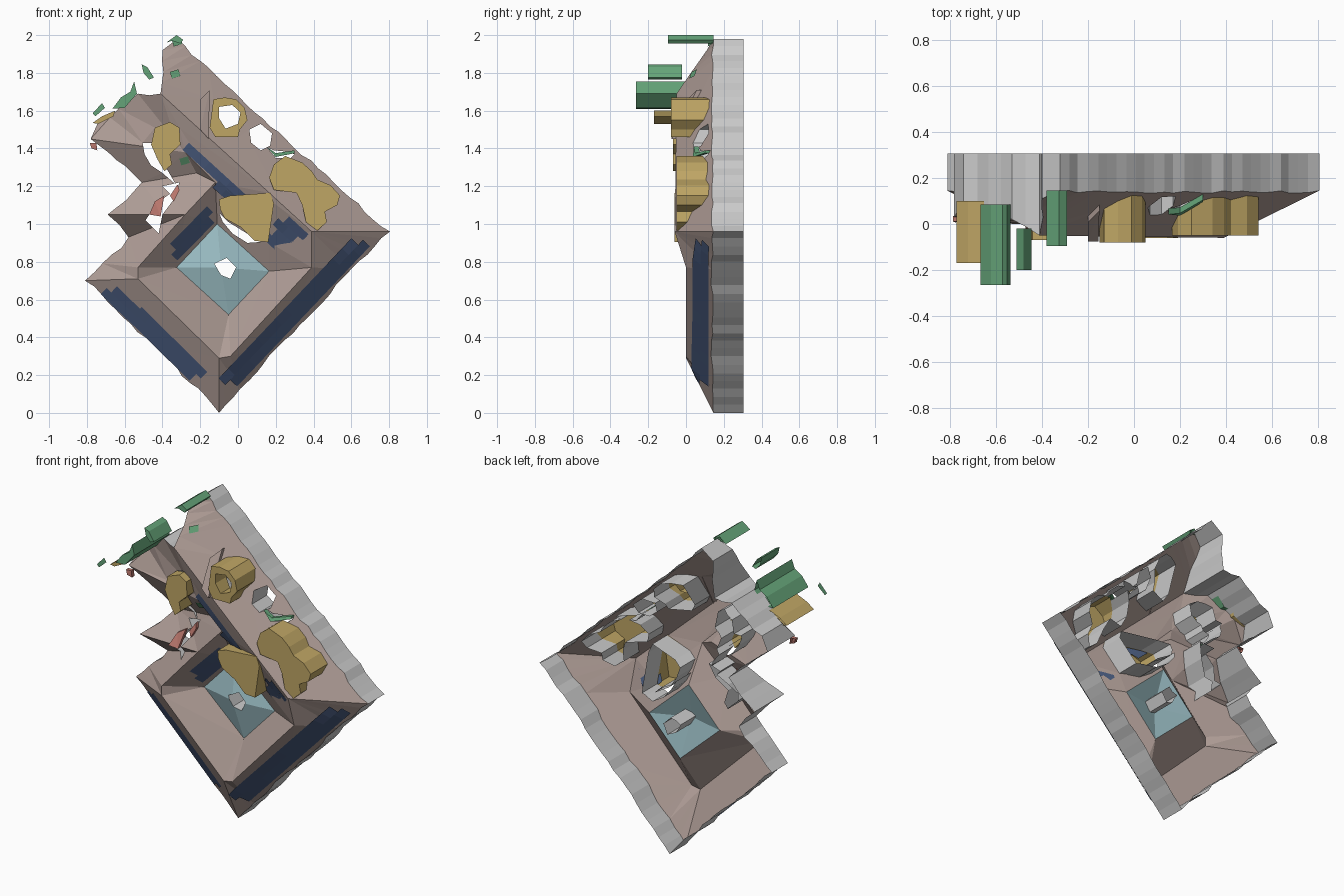
import bpy, random
from mathutils import Vector
from mathutils.geometry import delaunay_2d_cdt, intersect_point_line

if "Cube" in bpy.data.objects:
    bpy.data.objects.remove(bpy.data.objects["Cube"])

random.seed(4)
WALL, BASE = 0.15, 0.305


def material(name, rgb):
    m = bpy.data.materials.new(name)
    m.diffuse_color = (*rgb, 1)
    m.use_nodes = True
    m.node_tree.nodes["Principled BSDF"].inputs["Base Color"].default_value = m.diffuse_color
    return m


ROOF = material("roof_tile", (0.42, 0.33, 0.30))
GLASS = material("glass", (0.32, 0.50, 0.54))
NAVY = material("solar", (0.07, 0.11, 0.22))
OCHRE = material("ochre", (0.52, 0.38, 0.13))
GREEN = material("green", (0.13, 0.37, 0.19))
RED = material("red", (0.48, 0.18, 0.15))


def make(name, verts, faces, mat=None):
    me = bpy.data.meshes.new(name)
    me.from_pydata(verts, [], faces)
    if mat:
        me.materials.append(mat)
    ob = bpy.data.objects.new(name, me)
    bpy.context.collection.objects.link(ob)
    return ob


def inside(p, loop):
    hit = False
    for (x1, z1), (x2, z2) in zip(loop, loop[1:] + loop[:1]):
        if (z1 > p[1]) != (z2 > p[1]) and p[0] < (x2 - x1) * (p[1] - z1) / (z2 - z1) + x1:
            hit = not hit
    return hit


def on_loop(p, loop):
    for a, b in zip(loop, loop[1:] + loop[:1]):
        q, t = intersect_point_line(p, Vector(a), Vector(b))
        if -.01 <= t <= 1.01 and (q.xy - p).length < 1e-4:
            return True
    return False


def triangulate(points, edges, loops):
    pts, eds = [Vector(p) for p in points], list(edges)
    for lp in loops:
        n = len(pts)
        pts += [Vector(p) for p in lp]
        eds += [(n + i, n + (i + 1) % len(lp)) for i in range(len(lp))]
    r = delaunay_2d_cdt(pts, eds, [], 0, 1e-5)
    return r[0], r[2]


# Roof key points: x, depth, z
P = dict(
    A=(-.10, .145, 0), B=(.805, .145, .96), C=(-.32, .145, 1.98), D=(-.40, .11, 1.92),
    E=(-.41, -.05, 1.69), E2=(-.53, .02, 1.69), G2=(-.74, .10, 1.54), G=(-.78, .03, 1.45),
    V=(-.51, .12, 1.22), M=(-.69, .01, 1.05), N=(-.58, .13, .93), W=(-.81, .145, .70),
    F=(.39, -.06, .96), F2=(.39, 0, .77), S1=(-.10, 0, .29), S2=(-.04, 0, .30),
    K0=(-.53, 0, .71), K=(-.53, 0, .77), J=(-.28, 0, 1.05), L=(-.12, .01, 1.22),
    Q=(-.28, .0, 1.38), R=(-.22, .06, 1.27), T=(-.11, .13, 1.0), GB=(-.05, .13, .52),
    GL=(-.325, .13, .77), GR=(.165, .13, .75), O=(-.09, .07, .77))
RIDGES = ("E-F F-B F-F2 F2-S2 S1-S2 S1-A S1-K0 K0-W K0-K K-J J-L J-M J-N L-R R-V G-Q Q-E2 "
          "L-T T-GR GR-GB GB-GL GL-T GB-S2 GL-K GR-F2 O-T O-GR O-GB O-GL Q-R").split()
keys = list(P)
flat = [(P[k][0], P[k][2]) for k in keys]
lines = [tuple(keys.index(k) for k in r.split("-")) for r in RIDGES]
outline = flat[:12]
base_v, base_f = triangulate(flat, lines, [outline])
base_y = [min((abs(p[0] - v.x) + abs(p[2] - v.y), p[1]) for p in P.values())[1] for v in base_v]


def roof_y(x, z):
    best, res = -1e9, 0
    for f in base_f:
        a, b, c = (base_v[i] for i in f)
        det = (b.y - c.y) * (a.x - c.x) + (c.x - b.x) * (a.y - c.y)
        if abs(det) < 1e-6:
            continue
        u = ((b.y - c.y) * (x - c.x) + (c.x - b.x) * (z - c.y)) / det
        v = ((c.y - a.y) * (x - c.x) + (a.x - c.x) * (z - c.y)) / det
        w = [u, v, 1 - u - v]
        if min(w) > best:
            best = min(w)
            w = [max(0, k) for k in w]
            res = sum(k * base_y[i] for k, i in zip(w, f)) / sum(w)
    return res


# Tree clumps (outline loops) and the gaps in the roof
tree_ring = [(-.13, 1.66), (-.07, 1.67), (-.01, 1.66), (.035, 1.615), (.05, 1.55), (.01, 1.50),
             (0, 1.46), (-.12, 1.46), (-.15, 1.51)]
ring_gap = [(-.10, 1.62), (-.03, 1.63), (.013, 1.59), (0, 1.53), (-.066, 1.505), (-.10, 1.56)]
tree_right = [(.19, 1.315), (.25, 1.36), (.34, 1.325), (.39, 1.28), (.42, 1.235), (.49, 1.205),
              (.54, 1.15), (.525, 1.10), (.46, 1.065), (.47, 1.01), (.42, .965), (.36, 1.01),
              (.34, 1.10), (.31, 1.165), (.19, 1.18), (.165, 1.245)]
tree_mid = [(-.10, 1.13), (-.04, 1.15), (.17, 1.165), (.19, 1.11), (.16, .905), (.09, .91),
            (.02, .98), (-.07, 1.03), (-.095, 1.08)]
tree_left = [(-.46, 1.42), (-.44, 1.51), (-.36, 1.54), (-.31, 1.51), (-.305, 1.42), (-.36, 1.37),
             (-.35, 1.315), (-.39, 1.28), (-.425, 1.34)]
holes = [tree_ring, tree_right, tree_mid, tree_left,
         [(.06, 1.50), (.12, 1.53), (.18, 1.48), (.17, 1.415), (.12, 1.39), (.07, 1.43)],
         [(.15, 1.41), (.19, 1.39), (.24, 1.385), (.30, 1.37), (.28, 1.35), (.20, 1.35)],
         [(-.10, 1.06), (-.05, 1.01), (.12, .905), (.05, .90), (-.03, .95), (-.08, 1.01)],
         [(-.505, 1.43), (-.45, 1.43), (-.43, 1.35), (-.37, 1.28), (-.33, 1.21), (-.40, 1.27),
          (-.46, 1.31), (-.495, 1.37)],
         [(-.40, 1.20), (-.31, 1.22), (-.34, 1.13), (-.40, 1.05), (-.42, .95), (-.49, 1.02),
          (-.43, 1.11), (-.36, 1.16)],
         [(-.125, .79), (-.06, .82), (-.01, .77), (-.04, .71), (-.09, .73)]]

# Ragged eaves: long sides get small inward notches
ragged = []
for p, q in zip(outline, outline[1:] + outline[:1]):
    p, q = Vector(p), Vector(q)
    n = max(1, int((q - p).length / 0.055))
    inward = Vector((-(q - p).y, (q - p).x)).normalized()
    for s in range(n):
        ragged.append(tuple(p.lerp(q, s / n) + inward * (random.uniform(0, .016) if s else 0)))

# Roof sheet, glass pyramid, outer walls and the short shafts behind the gaps
vs, fs = triangulate(flat, lines, [ragged] + holes)
verts = [(v.x, roof_y(v.x, v.y), v.y) for v in vs]
glass_loop = [(P[k][0], P[k][2]) for k in ("T", "GL", "GB", "GR")]
roof, glass, count = [], [], {}
for f in fs:
    c = sum((vs[i] for i in f), Vector((0, 0))) / 3
    if not inside(c, ragged) or any(inside(c, h) for h in holes):
        continue
    (glass if inside(c, glass_loop) else roof).append(f)
    for a, b in zip(f, f[1:] + f[:1]):
        count.setdefault(frozenset((a, b)), []).append((a, b))
make("roof", verts, roof, ROOF)
make("glass_roof", verts, glass, GLASS)
wv, wf = [], []
for e in count.values():
    if len(e) == 1:
        i, j = e[0]
        outer = on_loop((vs[i] + vs[j]) / 2, ragged)
        a, b = Vector(verts[i]), Vector(verts[j])
        n = len(wv)
        wv += [b, a] + [Vector((p.x, BASE if outer else p.y + WALL, p.z)) for p in (a, b)]
        wf.append((n, n + 1, n + 2, n + 3))
make("walls", wv, wf)


def prism(name, loops, front, back, mat):
    """Cap at depth front, sides back to a depth (None: follow the roof)."""
    def y_front(x, z):
        return roof_y(x, z) - .025 if front is None else front
    pv, pf = triangulate([], [], loops)
    V = [(v.x, y_front(v.x, v.y), v.y) for v in pv]
    F = [f for f in pf if sum(inside(sum((pv[i] for i in f), Vector((0, 0))) / 3, lp) for lp in loops) % 2]
    for lp in loops:
        for p, q in zip(lp, lp[1:] + lp[:1]):
            y1, y2 = (roof_y(*s) if back is None else back for s in (p, q))
            n = len(V)
            V += [(p[0], y_front(*p), p[1]), (q[0], y_front(*q), q[1]), (q[0], y2, q[1]), (p[0], y1, p[1])]
            F.append((n, n + 1, n + 2, n + 3))
    return make(name, V, F, mat)


# Tree clumps
prism("tree_ring", [tree_ring, ring_gap], -.08, None, OCHRE)
prism("tree_right", [tree_right], -.05, None, OCHRE)
prism("tree_middle", [tree_mid], -.06, None, OCHRE)
prism("tree_left", [tree_left], -.07, None, OCHRE)
prism("ochre_strip", [[(-.77, 1.535), (-.72, 1.57), (-.65, 1.60), (-.66, 1.57), (-.74, 1.53)]], -.17, .1, OCHRE)

# Floating foliage fragments
prism("foliage_a", [[(-.665, 1.61), (-.62, 1.67), (-.57, 1.70), (-.55, 1.755), (-.535, 1.69), (-.6, 1.615)]],
      -.265, .085, GREEN)
prism("foliage_b", [[(-.51, 1.845), (-.48, 1.83), (-.445, 1.775), (-.47, 1.765), (-.50, 1.80)]], -.2, -.02, GREEN)
prism("foliage_c", [[(-.38, 1.96), (-.325, 2.0), (-.29, 1.975), (-.305, 1.955), (-.35, 1.97)]], -.095, .145, GREEN)
make("foliage_flat", [(-.77, -.3, 1.585), (-.755, -.3, 1.57), (-.705, -.3, 1.615), (-.72, -.3, 1.64)],
     [(0, 1, 2, 3)], GREEN)
prism("foliage_d", [[(.15, 1.41), (.20, 1.375), (.30, 1.39), (.30, 1.375), (.20, 1.355)]], None, None, GREEN)

# Red fragments and the small dormer cheek
for i, lp in enumerate([[(-.47, 1.05), (-.44, 1.12), (-.39, 1.15), (-.41, 1.04)],
                        [(-.36, 1.15), (-.32, 1.21), (-.31, 1.18), (-.34, 1.12)],
                        [(-.785, 1.43), (-.75, 1.43), (-.745, 1.39), (-.775, 1.40)]]):
    prism(f"red_fragment_{i}", [lp], None, None, RED)
prism("dormer", [[(-.20, 1.66), (-.15, 1.71), (-.155, 1.45), (-.20, 1.50)]], None, None, ROOF)


# Solar panels (rows staggered by half a panel) and patches laid just above the roof
def panels(name, start, along, nu, du, across, nv, dv, mat=NAVY):
    V, F = [], []
    s, a, c = Vector(start), Vector(along), Vector(across)
    for j in range(nv):
        for i in range(nu):
            n = len(V)
            for u, v in ((i, j), (i + 1, j), (i + 1, j + 1), (i, j + 1)):
                p = s + a * (u - .5 * (j % 2)) * du + c * v * dv
                V.append((p.x, roof_y(p.x, p.y) - .004, p.y))
            F.append((n, n + 1, n + 2, n + 3) if a.cross(c) > 0 else (n + 3, n + 2, n + 1, n))
    make(name, V, F, mat)


panels("panels_southeast", (-.005, .14), (.688, .726), 14, .073, (-.726, .688), 2, .05)
panels("panels_southwest_a", (-.64, .67), (.71, -.70), 3, .065, (-.70, -.71), 2, .045)
panels("panels_southwest_b", (-.51, .56), (.71, -.70), 7, .07, (-.70, -.71), 2, .05)
panels("panels_courtyard", (-.36, .895), (.70, .71), 4, .07, (.71, -.70), 2, .045)
panels("panels_ridge_a", (-.26, 1.43), (.74, -.675), 6, .075, (-.675, -.74), 1, .05)
panels("panels_ridge_b", (-.10, 1.23), (.74, -.675), 3, .06, (-.675, -.74), 1, .05)
panels("panels_east", (.27, 1.04), (.74, -.675), 2, .07, (-.675, -.74), 4, .045)
for i, p in enumerate([(-.34, 1.94), (-.35, 1.77), (-.30, 1.31)]):
    panels(f"green_patch_{i}", p, (1, .3), 1, .045, (-.3, 1), 1, .035, GREEN)
